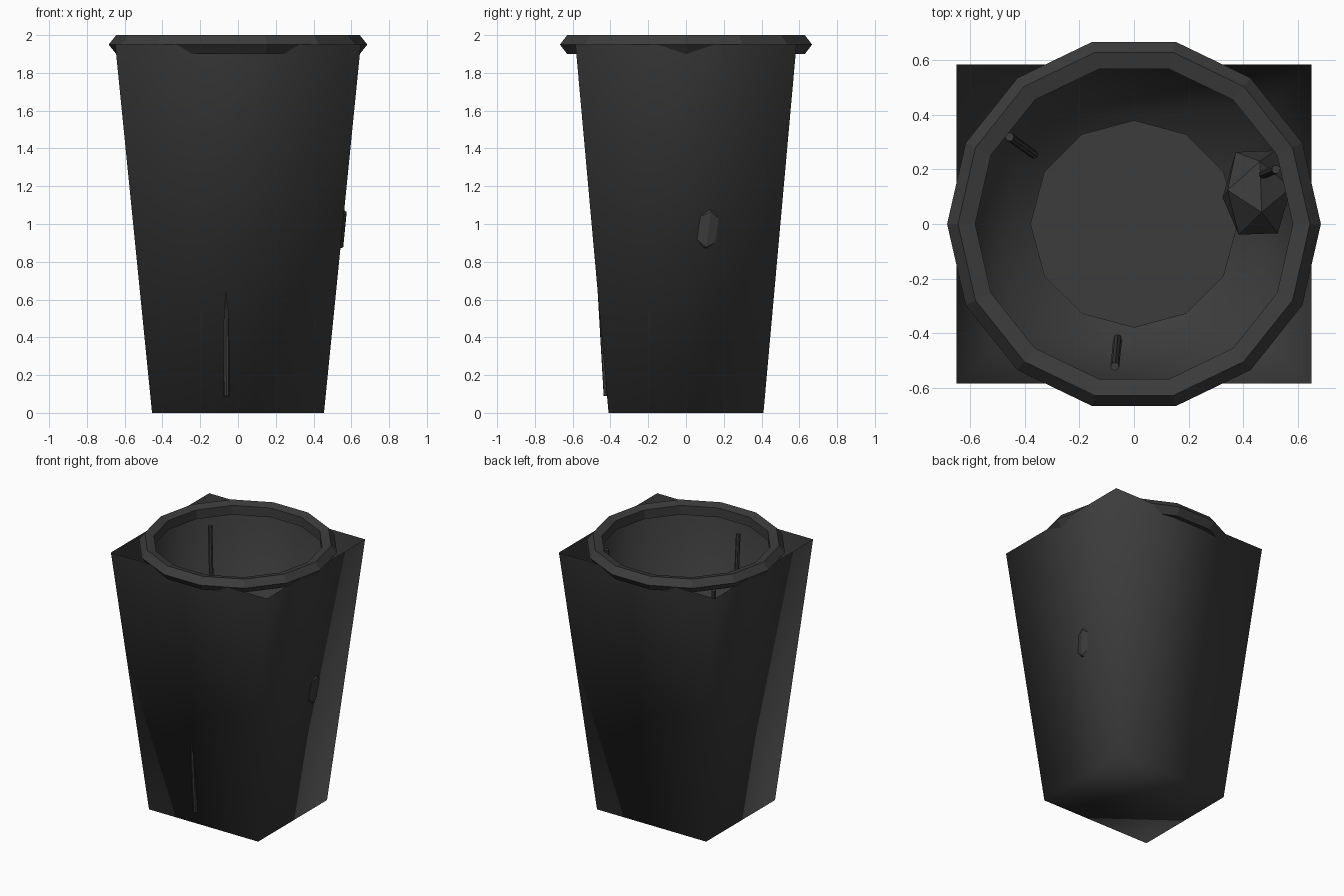
import bpy, bmesh
from math import cos, sin, pi, radians
from mathutils import Vector, Matrix

cube = bpy.data.objects.get("Cube")
if cube:
    bpy.data.objects.remove(cube, do_unlink=True)

charcoal = bpy.data.materials.new("charcoal")
charcoal.use_nodes = True
COLOR = (0.045, 0.045, 0.045, 1)
charcoal.diffuse_color = COLOR
charcoal.node_tree.nodes["Principled BSDF"].inputs["Base Color"].default_value = COLOR


def make(name, bm, smooth=False):
    """Turn a bmesh into a linked object with the shared material."""
    for f in bm.faces:
        f.smooth = smooth
    mesh = bpy.data.meshes.new(name)
    bm.to_mesh(mesh)
    bm.free()
    mesh.materials.append(charcoal)
    ob = bpy.data.objects.new(name, mesh)
    bpy.context.collection.objects.link(ob)
    return ob


# Open tapered bin body, softly shaded, no lid
bm = bmesh.new()
bmesh.ops.create_cube(bm, size=2)
for v in bm.verts:
    top = v.co.z > 0
    v.co.x *= 0.65 if top else 0.455
    v.co.y *= 0.585 if top else 0.41
    v.co.z = 1.95 if top else 0
lid = [f for f in bm.faces if all(v.co.z > 1 for v in f.verts)]
bmesh.ops.delete(bm, geom=lid, context='FACES_ONLY')
make("bin_body", bm, smooth=True)

# Faceted rim ring swept from a five-sided section
SECTION = [(0.685, 1.95), (0.645, 2.0), (0.582, 1.985), (0.582, 1.915), (0.645, 1.9)]
SIDES = 14
bm = bmesh.new()
rings = []
for i in range(SIDES):
    a = 2 * pi * i / SIDES
    rings.append([bm.verts.new((r * cos(a), r * sin(a), z)) for r, z in SECTION])
for i, ring in enumerate(rings):
    after = rings[(i + 1) % SIDES]
    for j in range(len(SECTION)):
        k = (j + 1) % len(SECTION)
        bm.faces.new((ring[j], after[j], after[k], ring[k]))
bmesh.ops.recalc_face_normals(bm, faces=bm.faces)
make("rim", bm)

# Floor disc inside the bin
bm = bmesh.new()
bmesh.ops.create_circle(bm, cap_ends=True, segments=12, radius=0.38,
                        matrix=Matrix.Translation((0, 0, 0.06)))
make("floor_disc", bm)


def rod(name, start, end, radius=0.016):
    a, b = Vector(start), Vector(end)
    axis = b - a
    turn = axis.to_track_quat('Z', 'Y').to_matrix().to_4x4()
    bm = bmesh.new()
    bmesh.ops.create_cone(bm, cap_ends=True, segments=8, radius1=radius, radius2=radius,
                          depth=axis.length, matrix=Matrix.Translation((a + b) / 2) @ turn)
    make(name, bm)


# Three leaning rods along the inner walls
rod("front_rod", (-0.06, -0.42, 0.09), (-0.07, -0.522, 1.86))
rod("back_rod", (-0.367, 0.255, 0.09), (-0.456, 0.319, 1.86))
rod("side_rod", (0.41, 0.155, 0.09), (0.52, 0.2, 1.86))

# Faceted lump stuck in the left wall
bm = bmesh.new()
bmesh.ops.create_icosphere(bm, subdivisions=1, radius=1)
place = (Matrix.Translation((0.45, 0.115, 0.99))
         @ Matrix.Diagonal((0.138, 0.18, 0.18, 1))
         @ Matrix.Rotation(radians(18), 4, 'Z') @ Matrix.Rotation(radians(25), 4, 'X'))
bmesh.ops.transform(bm, matrix=place, verts=bm.verts)
make("lump", bm)
